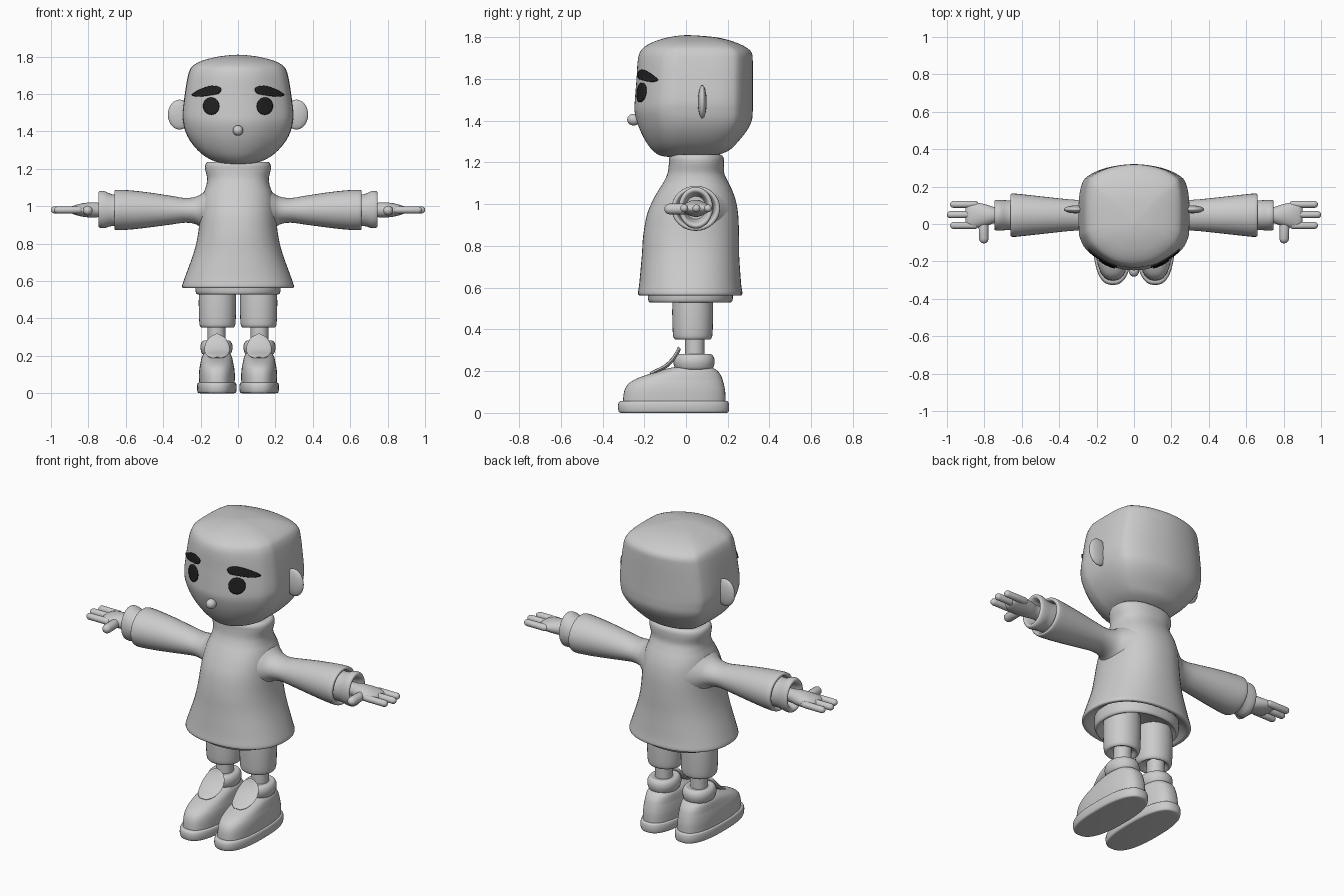
import bpy, bmesh, math
from mathutils import Vector
from mathutils.bvhtree import BVHTree

if "Cube" in bpy.data.objects:
    bpy.data.objects.remove(bpy.data.objects["Cube"])


def material(name, v):
    m = bpy.data.materials.new(name)
    m.diffuse_color = (v, v, v, 1)
    m.use_nodes = True
    m.node_tree.nodes["Principled BSDF"].inputs["Base Color"].default_value = m.diffuse_color
    return m


GREY = material("light_grey", 0.6)
BLACK = material("black", 0.015)


def smooth(rows, n=4, closed=False):
    """Catmull-Rom interpolation of a list of tuples."""
    out, k = [], len(rows)
    pick = (lambda i: rows[i % k]) if closed else (lambda i: rows[max(0, min(k - 1, i))])
    for i in range(k if closed else k - 1):
        a, b, c, d = (pick(i + j) for j in (-1, 0, 1, 2))
        for s in range(n):
            t = s / n
            out.append(tuple(0.5 * (2 * q + (r - p) * t + (2 * p - 5 * q + 4 * r - u) * t * t
                                    + (3 * q - p - 3 * r + u) * t ** 3)
                             for p, q, r, u in zip(a, b, c, d)))
    if not closed:
        out.append(rows[-1])
    return out


def superellipse(e, n=40):
    f = lambda v: math.copysign(abs(v) ** (2 / e), v)
    return [(f(math.cos(2 * math.pi * i / n)), f(math.sin(2 * math.pi * i / n))) for i in range(n)]


def finish(name, bm, mat, mirror):
    bmesh.ops.recalc_face_normals(bm, faces=bm.faces)
    me = bpy.data.meshes.new(name)
    bm.to_mesh(me)
    bm.free()
    me.materials.append(mat)
    ob = bpy.data.objects.new(name, me)
    bpy.context.collection.objects.link(ob)
    if mirror:
        ob.modifiers.new("Mirror", 'MIRROR').use_mirror_merge = False
    bpy.ops.object.select_all(action='DESELECT')
    ob.select_set(True)
    bpy.context.view_layer.objects.active = ob
    bpy.ops.object.shade_smooth_by_angle(angle=math.radians(50))
    return ob


def loft(name, rings, mat=GREY, mirror=False):
    bm = bmesh.new()
    vs = [[bm.verts.new(p) for p in r] for r in rings]
    m = len(vs[0])
    for a, b in zip(vs, vs[1:]):
        for i in range(m):
            bm.faces.new((a[i], a[(i + 1) % m], b[(i + 1) % m], b[i]))
    bm.faces.new(vs[0])
    bm.faces.new(vs[-1])
    return finish(name, bm, mat, mirror)


def upright(name, rows, shape, cx=0, n=4, mirror=False):
    """Rows are (z, half width, front y, back y)."""
    return loft(name, [[(cx + w * px, (yf + yb) / 2 + (yb - yf) / 2 * py, z) for px, py in shape]
                       for z, w, yf, yb in smooth(rows, n)], mirror=mirror)


def sideways(name, rows, n=4):
    """Rows are (x, centre z, y radius, z radius), mirrored left to right."""
    return loft(name, [[(x, 0.047 + ry * py, cz + rz * pz) for py, pz in superellipse(2, 32)]
                       for x, cz, ry, rz in smooth(rows, n)], mirror=True)


def capsule(name, p0, p1, r):
    p0, p1 = Vector(p0), Vector(p1)
    d = (p1 - p0).normalized()
    u = d.orthogonal().normalized()
    v = d.cross(u)
    steps = [math.radians(a) for a in (-85, -60, -30, 0)], [math.radians(a) for a in (0, 30, 60, 85)]
    rings = [[p + d * r * math.sin(a) + (u * cx + v * cy) * r * math.cos(a)
              for cx, cy in superellipse(2, 16)] for p, s in zip((p0, p1), steps) for a in s]
    return loft(name, rings, mirror=True)


def ellipsoid(name, c, s, mirror=False):
    bm = bmesh.new()
    bmesh.ops.create_uvsphere(bm, u_segments=24, v_segments=14, radius=1)
    for v in bm.verts:
        v.co = Vector(c) + Vector(a * b for a, b in zip(v.co, s))
    return finish(name, bm, GREY, mirror)


# Head: boxy cross-section with chamfered corners
half = [(0, 1), (.5, .93), (.84, .77), (.95, .6), (1, .28), (1, -.2), (.97, -.42),
        (.82, -.66), (.42, -.92), (0, -1)]
plan = smooth(half + [(-x, y) for x, y in half[-2:0:-1]], 4, True)
head = upright("head", [
    (1.222, .03, -.03, .06), (1.232, .10, -.12, .14), (1.26, .165, -.162, .21),
    (1.30, .215, -.192, .25), (1.35, .255, -.218, .29), (1.40, .28, -.236, .315),
    (1.45, .292, -.247, .32), (1.50, .295, -.245, .32), (1.60, .283, -.237, .32),
    (1.68, .27, -.232, .32), (1.725, .258, -.222, .315), (1.753, .238, -.2, .285),
    (1.778, .19, -.155, .23), (1.797, .12, -.095, .16), (1.806, .06, -.045, .08),
    (1.81, .005, 0, .01)], plan)
ellipsoid("nose", (0, -.25, 1.405), (.028, .032, .028))
ellipsoid("ear", (.312, .078, 1.49), (.063, .021, .08), True)

# Eyes and eyebrows: thin plates projected onto the face
hb = bmesh.new()
hb.from_mesh(head.data)
tree = BVHTree.FromBMesh(hb)


def face_plate(name, outline, cx, cz):
    bm = bmesh.new()
    layers = []
    for k in range(1, 6):
        ring = []
        for x, z in outline:
            px, pz = cx + x * k / 5, cz + z * k / 5
            hit, nor, _, _ = tree.ray_cast(Vector((px, -1, pz)), Vector((0, 1, 0)))
            ring.append(bm.verts.new(hit + Vector((0, -.006, 0))))
        layers.append(ring)
    m = len(outline)
    bm.faces.new(layers[0])
    for a, b in zip(layers, layers[1:]):
        for i in range(m):
            bm.faces.new((a[i], a[(i + 1) % m], b[(i + 1) % m], b[i]))
    ob = finish(name, bm, BLACK, True)
    s = ob.modifiers.new("Thickness", 'SOLIDIFY')
    s.thickness, s.offset = .008, 0


face_plate("eye", [(.042 * x, .046 * z) for x, z in superellipse(2, 28)], .143, 1.535)
face_plate("eyebrow", smooth([(-.075, .022), (-.03, .034), (.03, .016), (.077, -.014),
                              (.045, -.024), (-.02, -.016), (-.066, -.006)], 5, True), .168, 1.61)
hb.free()

# Tunic with high collar and hollow hem
upright("tunic", [
    (.62, .20, -.15, .19), (.575, .262, -.195, .235), (.563, .282, -.215, .255),
    (.57, .299, -.23, .27), (.62, .284, -.224, .264), (.75, .237, -.212, .255),
    (.85, .214, -.205, .254), (.95, .203, -.187, .25), (1.02, .196, -.158, .238),
    (1.07, .184, -.13, .22), (1.11, .17, -.105, .20), (1.15, .165, -.088, .183),
    (1.195, .175, -.082, .183), (1.222, .174, -.08, .18), (1.237, .16, -.066, .166),
    (1.232, .13, -.04, .14)], superellipse(2.25, 48))
upright("under_hem", [(.575, .17, -.13, .17), (.54, .2, -.16, .2), (.529, .215, -.172, .212),
                      (.545, .227, -.182, .224), (.61, .227, -.182, .224)], superellipse(2.2, 48))

# Sleeves, cuffs and hands
sideways("sleeve", [
    (.13, .965, .16, .15), (.18, .972, .12, .105), (.22, .977, .092, .076), (.28, .978, .082, .066),
    (.36, .979, .086, .077), (.48, .98, .099, .094), (.58, .98, .11, .105), (.645, .98, .116, .108),
    (.66, .98, .109, .102), (.655, .98, .095, .09), (.61, .98, .085, .08)])
sideways("cuff", [
    (.61, .98, .078, .085), (.66, .978, .079, .084), (.685, .98, .08, .088), (.715, .982, .082, .099),
    (.738, .983, .081, .098), (.747, .983, .073, .088), (.738, .983, .06, .073), (.69, .983, .048, .055)])
sideways("palm", [
    (.66, .98, .038, .034), (.74, .98, .042, .038), (.78, .98, .054, .041), (.83, .98, .066, .036),
    (.87, .98, .07, .026), (.89, .98, .062, .018), (.9, .98, .04, .008)])
for i, (y, tip) in enumerate([(.105, .965), (.05, .982), (-.008, .965)]):
    capsule(f"finger_{i + 1}", (.85, y, .98), (tip, y, .98), .019)
capsule("thumb", (.805, .02, .977), (.803, -.078, .977), .026)

# Shorts and legs
round_plan = superellipse(2.1, 32)
upright("shorts_leg", [
    (.37, .06, -.02, .09), (.352, .078, -.042, .108), (.355, .09, -.056, .12), (.38, .097, -.063, .127),
    (.48, .1, -.066, .13), (.57, .098, -.064, .128)], round_plan, .11, mirror=True)
upright("shin", [(.2, .047, -.005, .089), (.4, .047, -.005, .089)], round_plan, .115, 1, True)
upright("sock_roll", [
    (.205, .06, -.03, .11), (.212, .077, -.05, .128), (.24, .086, -.06, .137), (.265, .083, -.057, .134),
    (.281, .07, -.042, .12), (.278, .05, -.02, .1)], round_plan, .115, mirror=True)

# Shoes
shoe_plan = superellipse(2.5, 48)
upright("sole", [
    (0, .09, -.31, .19), (.004, .102, -.321, .203), (.025, .106, -.326, .207), (.045, .105, -.324, .205),
    (.056, .1, -.316, .199), (.058, .085, -.3, .185)], shoe_plan, .113, 3, True)
upright("shoe_upper", [
    (.045, .095, -.303, .19), (.1, .096, -.297, .188), (.135, .093, -.28, .182), (.16, .088, -.245, .175),
    (.18, .084, -.195, .167), (.2, .078, -.13, .152), (.215, .066, -.08, .13), (.222, .045, -.03, .1)],
    shoe_plan, .113, mirror=True)
loft("shoe_tongue", [
    [(.112 + w * c, y - .007 * s, z + .007 * s) for c, s in superellipse(2, 20)]
    for y, z, w in smooth([(-.168, .186, .02), (-.145, .199, .05), (-.1, .222, .066),
                           (-.066, .253, .066), (-.042, .288, .05), (-.035, .304, .032),
                           (-.031, .312, .01)], 4)], mirror=True)
